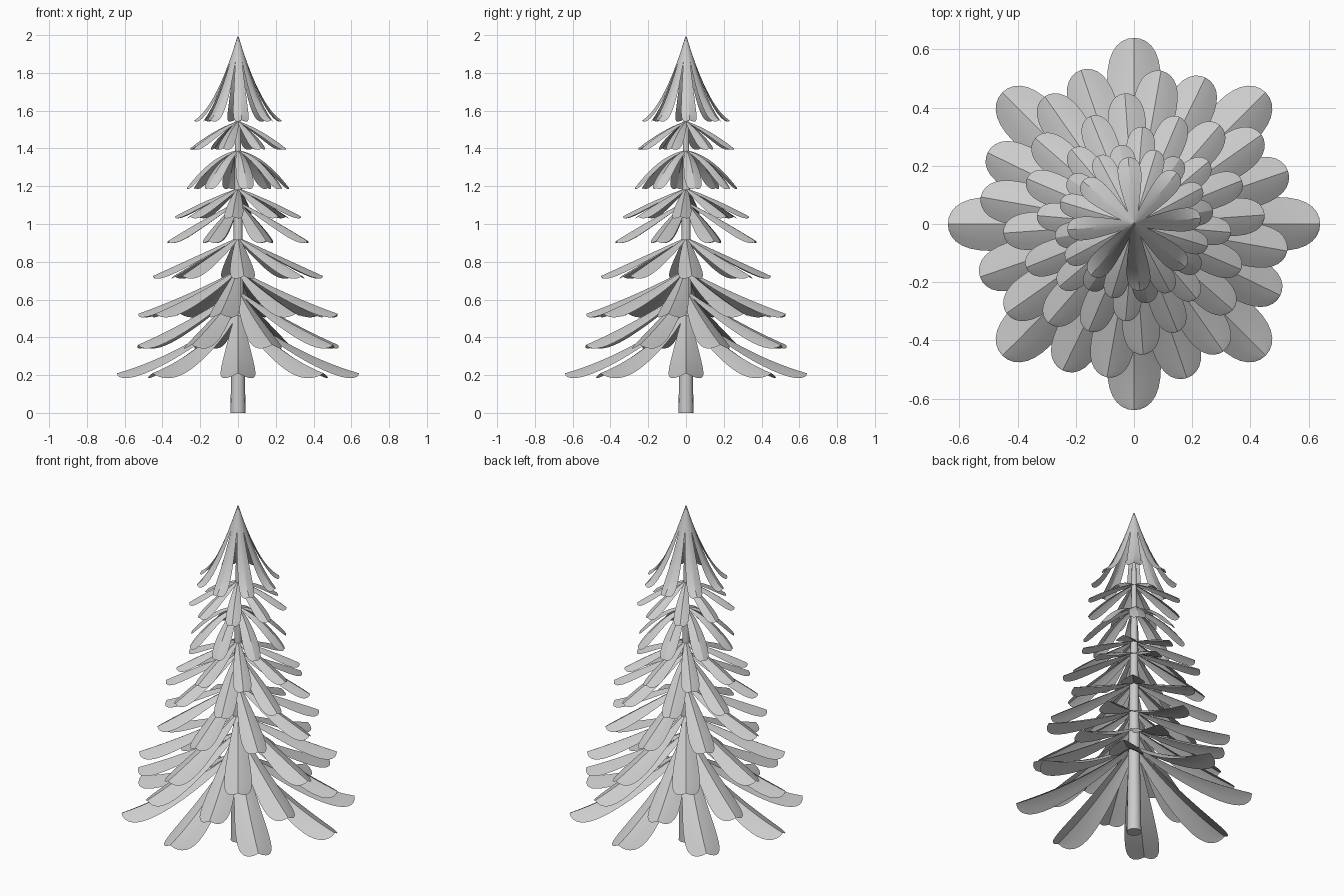
import bpy, math

if "Cube" in bpy.data.objects:
    bpy.data.objects.remove(bpy.data.objects["Cube"])

N_LEAVES, N_LEN, N_SIDE = 8, 16, 3


def finish(name, verts, faces):
    mesh = bpy.data.meshes.new(name)
    mesh.from_pydata(verts, [], faces)
    mesh.update()
    obj = bpy.data.objects.new(name, mesh)
    bpy.context.collection.objects.link(obj)
    bpy.ops.object.select_all(action='DESELECT')
    bpy.context.view_layer.objects.active = obj
    obj.select_set(True)
    bpy.ops.object.shade_smooth_by_angle(angle=math.radians(25))
    return obj


def branch_tier(name, reach, z_tip, z_top, width, bend, turn):
    """Ring of drooping teardrop leaves, each folded along its ridge."""
    verts, faces = [], []
    row = 2 * N_SIDE + 1
    for k in range(N_LEAVES):
        a = math.radians(turn + 360 / N_LEAVES * k)
        ca, sa = math.cos(a), math.sin(a)
        base = len(verts)
        for i in range(N_LEN + 1):
            t = math.sin(i / N_LEN * math.pi / 2)      # denser at the rounded tip
            t = 0.01 + 0.99 * t
            half = width * 1.1 * t ** 0.65 * math.sqrt(max(0, 1 - t ** 7)) + 0.0005
            ridge = z_tip + (z_top - z_tip) * (1 - t) * (1 + bend * t)
            for j in range(-N_SIDE, N_SIDE + 1):
                s = j / N_SIDE
                r, w = reach * t, half * s
                z = ridge - 0.55 * half * abs(s) ** 1.2
                verts.append((r * ca - w * sa, r * sa + w * ca, z))
        for i in range(N_LEN):
            for j in range(row - 1):
                p = base + i * row + j
                faces.append((p, p + row, p + row + 1, p + 1))
    return finish(name, verts, faces)


# Trunk, tapering upward
bpy.ops.mesh.primitive_cone_add(vertices=16, radius1=0.04, radius2=0.008,
                                depth=1.9, location=(0, 0, 0.95))
bpy.context.object.name = "trunk"
bpy.ops.object.shade_smooth_by_angle(angle=math.radians(40))

# Branch tiers: reach, tip height, top height, half width, bend, turn
tiers = [
    (0.64, 0.21, 0.54, 0.108, -0.45, 0),
    (0.56, 0.36, 0.65, 0.095, -0.2, 19),
    (0.535, 0.525, 0.76, 0.088, -0.2, 35),
    (0.45, 0.725, 0.93, 0.076, 0.0, 4),
    (0.40, 0.91, 1.12, 0.066, 0.1, 22),
    (0.335, 1.04, 1.19, 0.058, 0.2, 40),
    (0.275, 1.19, 1.39, 0.052, 0.8, 10),
    (0.265, 1.40, 1.545, 0.048, 0.4, 28),
    (0.23, 1.55, 2.0, 0.047, -0.68, 5),
]
for n, spec in enumerate(tiers, 1):
    branch_tier(f"branch_tier_{n}", *spec)
